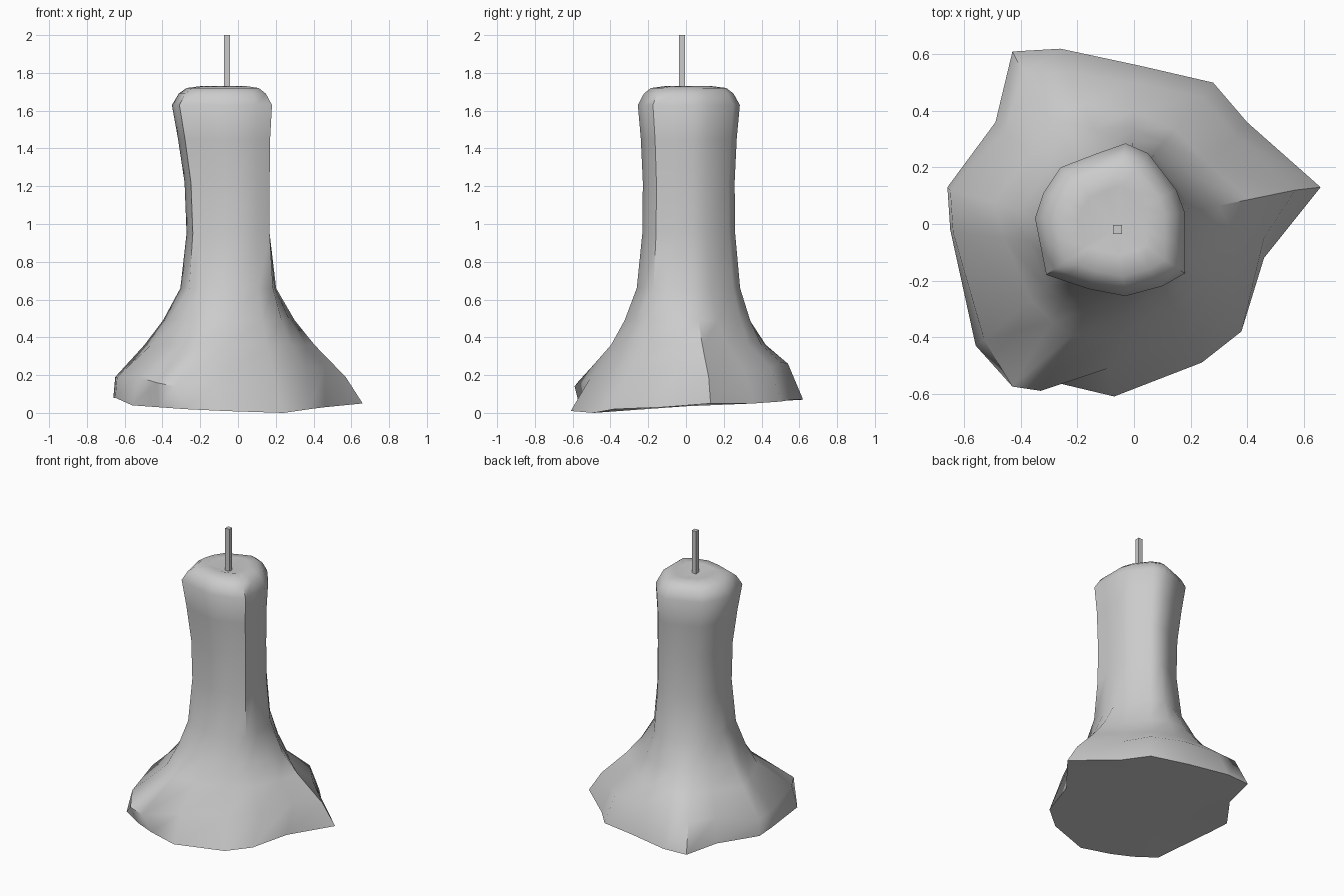
import bpy, bmesh
from mathutils import Vector

grey = bpy.data.materials.new("wax grey")
grey.diffuse_color = (0.6, 0.6, 0.6, 1)

# One column per melted ridge: hem x y z, drip lump x y z, rim x y, fullness above lump
COLUMNS = [
    (0.66, 0.13, 0.05, 0.57, 0.12, 0.19, 0.18, 0.04, 1.0),
    (0.40, 0.36, 0.05, 0.36, 0.31, 0.22, 0.15, 0.12, 0.9),
    (0.28, 0.50, 0.06, 0.24, 0.45, 0.24, 0.05, 0.25, 0.8),
    (0.02, 0.56, 0.07, 0.00, 0.50, 0.27, -0.03, 0.285, 0.98),
    (-0.26, 0.62, 0.07, -0.24, 0.54, 0.26, -0.13, 0.25, 1.05),
    (-0.43, 0.61, 0.07, -0.39, 0.53, 0.26, -0.26, 0.20, 0.95),
    (-0.49, 0.36, 0.07, -0.46, 0.33, 0.23, -0.32, 0.11, 1.0),
    (-0.66, 0.13, 0.08, -0.65, 0.12, 0.19, -0.35, 0.02, 1.0),
    (-0.65, -0.02, 0.08, -0.64, -0.03, 0.19, -0.33, -0.08, 0.9),
    (-0.56, -0.43, 0.04, -0.53, -0.41, 0.19, -0.31, -0.18, 0.72),
    (-0.42, -0.51, 0.03, -0.43, -0.575, 0.16, -0.25, -0.20, 0.70),
    (-0.28, -0.56, 0.02, -0.33, -0.59, 0.14, -0.16, -0.23, 0.82),
    (-0.07, -0.61, 0.01, -0.09, -0.51, 0.18, -0.03, -0.255, 1.0),
    (0.24, -0.49, 0.00, 0.19, -0.40, 0.20, 0.10, -0.22, 1.0),
    (0.38, -0.38, 0.02, 0.36, -0.27, 0.23, 0.18, -0.175, 1.0),
    (0.46, -0.12, 0.03, 0.46, -0.05, 0.24, 0.18, -0.07, 1.10),
]
# Stem rings: height, share of the drip lump, x and y scale of the rim, x shift
STEM = [
    (0.36, 0.59, 0.83, 0.92, 0.03), (0.49, 0.33, 0.83, 0.92, 0.03),
    (0.66, 0.08, 0.84, 0.94, 0.03), (0.95, 0.0, 0.83, 0.91, 0.03),
    (1.22, 0.0, 0.85, 0.90, 0.025), (1.45, 0.0, 0.92, 0.94, 0.01),
    (1.63, 0.0, 1.0, 1.0, 0.0), (1.69, 0.0, 0.87, 0.88, 0.0),
    (1.72, 0.0, 0.72, 0.74, 0.0), (1.73, 0.0, 0.45, 0.45, 0.0),
]
CENTRE = Vector((-0.07, 0.01))


def finish(bm, name, angle):
    bmesh.ops.recalc_face_normals(bm, faces=bm.faces)
    mesh = bpy.data.meshes.new(name)
    bm.to_mesh(mesh)
    bm.free()
    mesh.materials.append(grey)
    obj = bpy.data.objects.new(name, mesh)
    bpy.context.collection.objects.link(obj)
    bpy.ops.object.select_all(action='DESELECT')
    obj.select_set(True)
    bpy.context.view_layer.objects.active = obj
    bpy.ops.object.shade_smooth_by_angle(angle=angle)
    return obj


# Melted candle body: hem, lumps, flared stem and rounded top
rings = [[c[0:3] for c in COLUMNS], [c[3:6] for c in COLUMNS]]
for z, share, sx, sy, shift in STEM:
    ring = []
    for c in COLUMNS:
        rim = Vector(c[6:8]) - CENTRE
        p = CENTRE + Vector((rim.x * sx + shift, rim.y * sy))
        p = p.lerp(Vector(c[3:5]), share * c[8])
        ring.append((p.x, p.y, z))
    rings.append(ring)

bm = bmesh.new()
rows = [[bm.verts.new(p) for p in ring] for ring in rings]
n = len(COLUMNS)
for low, high in zip(rows, rows[1:]):
    for i in range(n):
        j = (i + 1) % n
        bm.faces.new((low[i], low[j], high[j], high[i]))
# underside and slightly sunken top
for row, point in ((rows[0], (-0.05, 0, 0.035)), (rows[-1], (-0.06, -0.02, 1.70))):
    mid = bm.verts.new(point)
    for i in range(n):
        bm.faces.new((row[i], row[(i + 1) % n], mid))
finish(bm, "candle_body", 0.8)

# Square wick
bm = bmesh.new()
bmesh.ops.create_cube(bm, size=1)
bmesh.ops.scale(bm, verts=bm.verts, vec=(0.032, 0.032, 0.31))
bmesh.ops.translate(bm, verts=bm.verts, vec=(-0.058, -0.02, 1.845))
finish(bm, "wick", 0.5)
